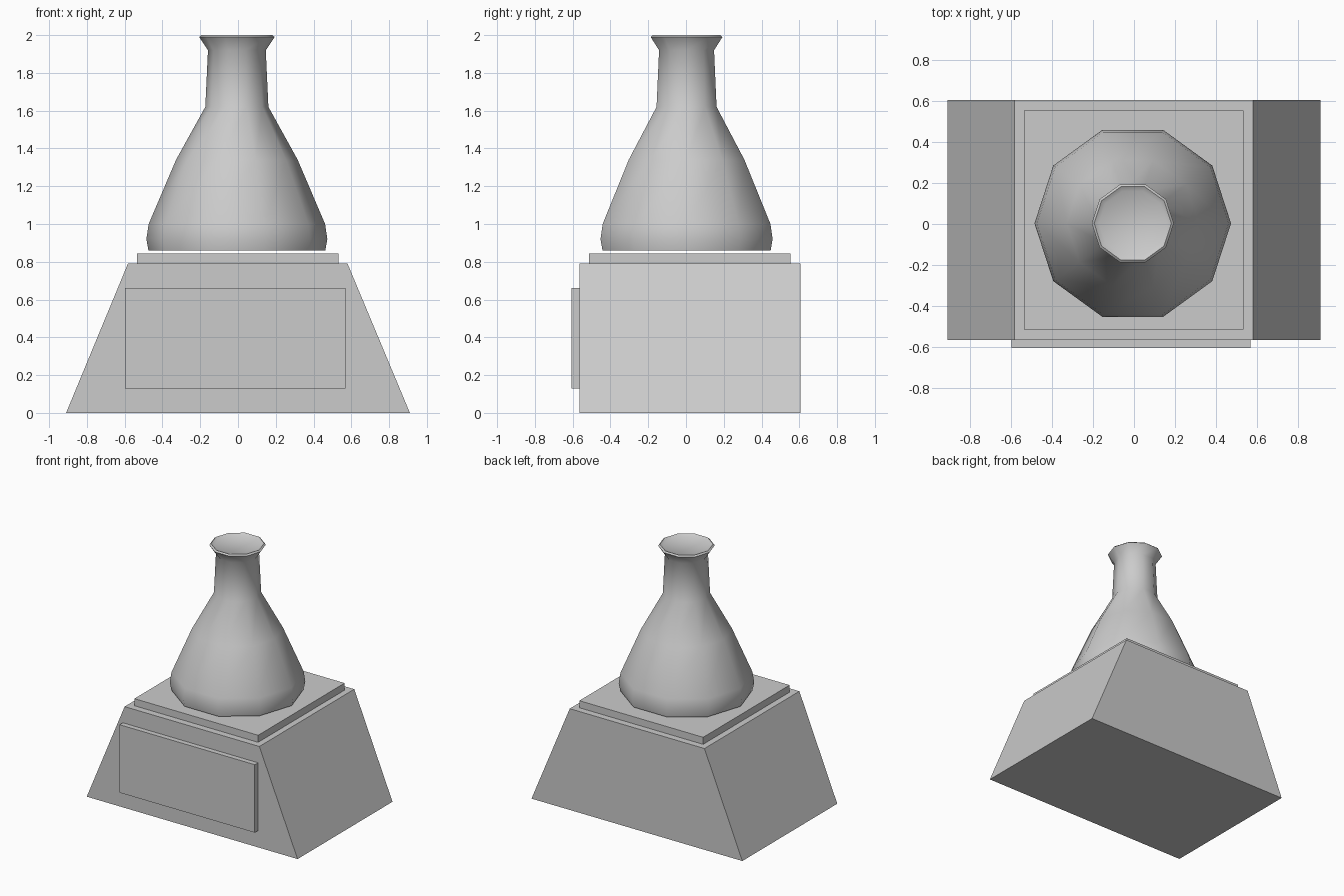
import bpy, bmesh, math

if "Cube" in bpy.data.objects:
    bpy.data.objects.remove(bpy.data.objects["Cube"])


def make_object(name, bm):
    bmesh.ops.recalc_face_normals(bm, faces=bm.faces)
    mesh = bpy.data.meshes.new(name)
    bm.to_mesh(mesh)
    bm.free()
    obj = bpy.data.objects.new(name, mesh)
    bpy.context.collection.objects.link(obj)
    return obj


def box(name, x, y, z, top_x=None):
    """Box from (min, max) ranges; top_x narrows the upper face."""
    bm = bmesh.new()
    bmesh.ops.create_cube(bm, size=2)
    for v in bm.verts:
        rx = top_x if top_x and v.co.z > 0 else x
        v.co = (rx[v.co.x > 0], y[v.co.y > 0], z[v.co.z > 0])
    return make_object(name, bm)


def lathe(name, profile, sides, center):
    """Closed solid of revolution from (radius, height) points."""
    bm = bmesh.new()
    rings = []
    for r, z in profile:
        angles = [math.tau * i / sides for i in range(sides)]
        rings.append([bm.verts.new((center[0] + r * math.cos(a),
                                    center[1] + r * math.sin(a), z)) for a in angles])
    for low, high in zip(rings, rings[1:]):
        for i in range(sides):
            j = (i + 1) % sides
            bm.faces.new((low[i], low[j], high[j], high[i]))
    bm.faces.new(rings[0][::-1])
    bm.faces.new(rings[-1])
    return make_object(name, bm)


# Heater base with sloping sides
box("base", (-0.91, 0.91), (-0.565, 0.605), (0, 0.79), top_x=(-0.583, 0.58))

# Hot plate on top
box("plate", (-0.535, 0.533), (-0.513, 0.553), (0.79, 0.845))

# Raised control panel on the front
box("front_panel", (-0.598, 0.568), (-0.605, -0.565), (0.13, 0.66))

# Conical flask with flared lip
flask = lathe("flask", [(0.468, 0.86), (0.479, 0.92), (0.467, 1.0), (0.322, 1.34),
                        (0.167, 1.62), (0.153, 1.92), (0.2, 1.99), (0.188, 2.0),
                        (0.165, 1.985)], 10, (-0.006, 0.003))

bpy.context.view_layer.objects.active = flask
flask.select_set(True)
bpy.ops.object.shade_smooth_by_angle(angle=math.radians(40))
